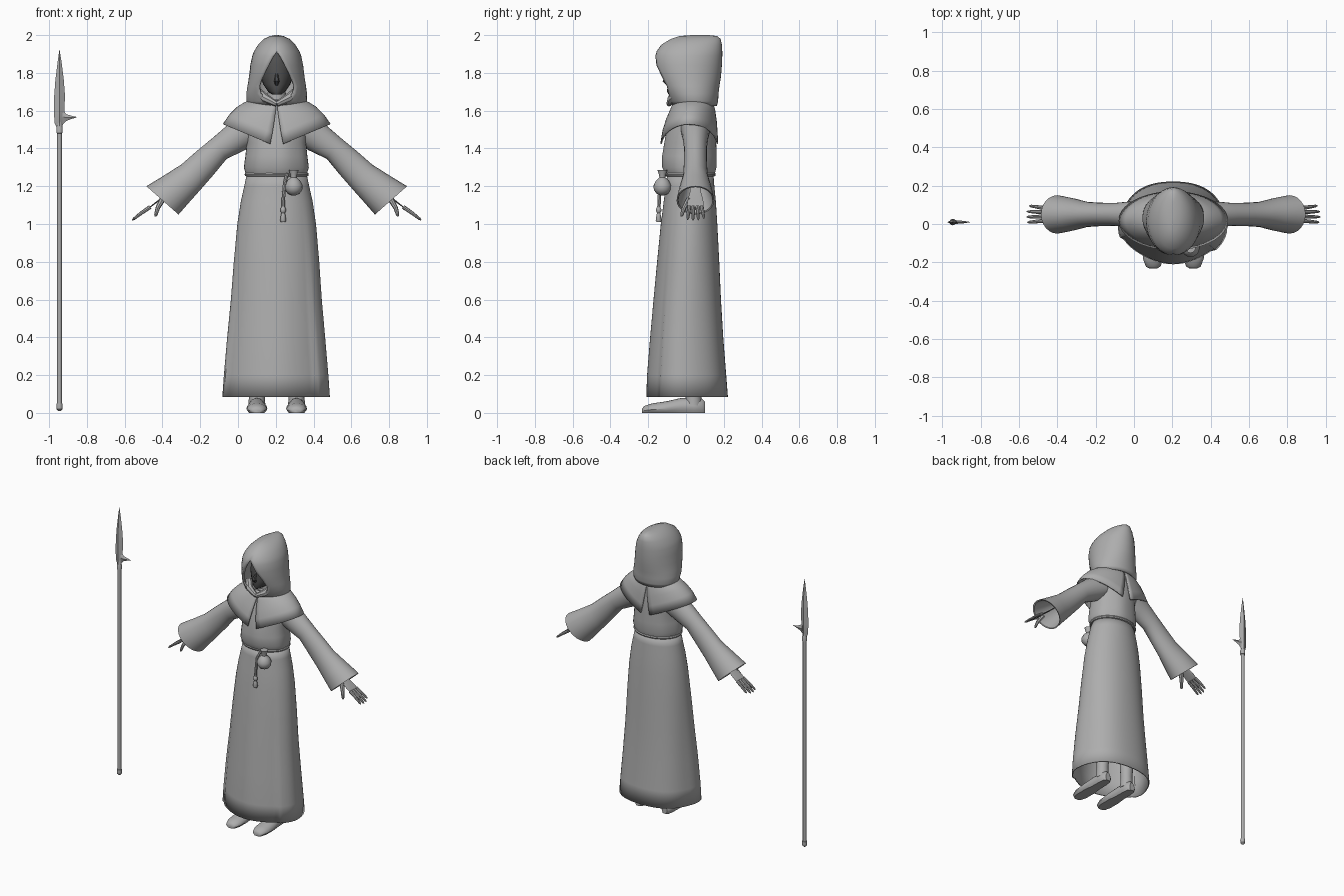
import bpy, bmesh, math
from mathutils import Vector

if "Cube" in bpy.data.objects:
    bpy.data.objects.remove(bpy.data.objects["Cube"])

CX = 0.205  # centre line of the figure

def material(name, v):
    m = bpy.data.materials.new(name)
    m.diffuse_color = (v, v, v, 1)
    m.use_nodes = True
    m.node_tree.nodes["Principled BSDF"].inputs["Base Color"].default_value = m.diffuse_color
    return m

CLOTH = material("grey", 0.42)
DARK = material("dark face grey", 0.08)

def finish(name, bm, mat=CLOTH, x=CX, mirror=False, thick=0, angle=40):
    bmesh.ops.remove_doubles(bm, verts=bm.verts, dist=1e-5)
    bmesh.ops.recalc_face_normals(bm, faces=bm.faces)
    me = bpy.data.meshes.new(name)
    bm.to_mesh(me)
    bm.free()
    ob = bpy.data.objects.new(name, me)
    bpy.context.collection.objects.link(ob)
    me.materials.append(mat)
    ob.location.x = x
    if thick:
        s = ob.modifiers.new("thickness", 'SOLIDIFY')
        s.thickness, s.offset = thick, -1
    if mirror:
        ob.modifiers.new("mirror", 'MIRROR')
    bpy.ops.object.select_all(action='DESELECT')
    ob.select_set(True)
    bpy.context.view_layer.objects.active = ob
    bpy.ops.object.shade_smooth_by_angle(angle=math.radians(angle))
    return ob

def loft(bm, rings, closed=True, caps=(False, False)):
    vs = [[bm.verts.new(p) for p in r] for r in rings]
    n = len(vs[0])
    for a, b in zip(vs, vs[1:]):
        for i in range(n if closed else n - 1):
            j = (i + 1) % n
            bm.faces.new((a[i], a[j], b[j], b[i]))
    for r, c in ((vs[0], caps[0]), (vs[-1], caps[1])):
        if c:
            bm.faces.new(r)
    return bm

def limb(bm, pts, radii, n=10):
    """Round tube along points, with one radius per point."""
    pts = [Vector(p) for p in pts]
    rings = []
    for i, p in enumerate(pts):
        d = (pts[min(i + 1, len(pts) - 1)] - pts[max(i - 1, 0)]).normalized()
        u = d.cross(Vector((0, 1, 0)) if abs(d.y) < 0.9 else Vector((1, 0, 0))).normalized()
        w = d.cross(u)
        rings.append([p + radii[i] * (u * math.cos(k * math.tau / n) + w * math.sin(k * math.tau / n)) for k in range(n)])
    return loft(bm, rings, True, (True, True))

def oval(z, hw, yf, yb, t, f=1.0):
    """Point on a level oval; angle 0 is the front."""
    cy, d = (yf + yb) / 2, (yb - yf) / 2
    return Vector((hw * math.sin(t) * f, cy - d * math.cos(t) * f, z))

def angles(n):
    return [k * math.tau / n for k in range(n)]

# skirt with a pleat on each side
def pleat(t, z):
    a = math.degrees(math.pi - abs(math.pi - t))
    edge = 47 if t < math.pi else 66
    k = min(1, max(0, (1.1 - z) / 0.7))
    step = max(0, 1 - (a - edge) / 40) if a > edge else 0
    return 1 + k * (0.05 * step + 0.015 * math.cos(5 * t))

skirt = [(0.085, .280, -.207, .225), (0.2, .272, -.203, .216), (0.4, .255, -.187, .200), (0.6, .238, -.170, .187),
         (0.8, .225, -.152, .177), (1.0, .208, -.133, .166), (1.12, .190, -.118, .158), (1.2, .172, -.106, .15), (1.265, .158, -.10, .145)]
finish("skirt", loft(bmesh.new(), [[oval(z, w, f, b, t, pleat(t, z)) for t in angles(72)] for z, w, f, b in skirt]), thick=.008)

# bloused upper robe
torso = [(1.262, .150, -.095, .14), (1.268, .163, -.112, .153), (1.30, .172, -.126, .161), (1.36, .164, -.126, .161),
         (1.43, .157, -.115, .16), (1.52, .165, -.098, .158), (1.60, .14, -.07, .15), (1.66, .09, -.05, .13)]
finish("upper_robe", loft(bmesh.new(), [[oval(*r, t, 1 + .012 * math.sin(7 * t) * (r[0] < 1.5)) for t in angles(40)] for r in torso], True, (True, True)))

# rope belt
bm = bmesh.new()
belt = []
for t in angles(40) + [0]:
    belt.append([oval(1.262 + .011 * math.sin(k), .158 + .012 * math.cos(k), -.102 - .012 * math.cos(k), .146 + .012 * math.cos(k), t) for k in angles(8)])
finish("rope_belt", loft(bm, belt))

# shoulder cape, split at front and back
cape = [(.12, 1.66, 1.66, -.06, .14), (.17, 1.645, 1.60, -.085, .155), (.21, 1.62, 1.54, -.108, .163),
        (.25, 1.58, 1.475, -.127, .168), (.285, 1.53, 1.41, -.137, .171)]
rows = []
for i, (w, zs, zf, f, b) in enumerate(cape):
    g = 0.03 * i
    row = []
    for k in range(25):
        t = g + (math.pi - 2 * g) * k / 24
        row.append(oval(zf + (zs - zf) * math.sin(t), w, f, b, t))
    rows.append(row)
finish("shoulder_cape", loft(bmesh.new(), rows, False), mirror=True, thick=.008)

# hood, open at the face
hood = [(1.625, .148, -.075, .163, 10), (1.65, .16, -.09, .17, 20), (1.69, .161, -.115, .172, 33), (1.73, .155, -.135, .177, 38),
        (1.78, .147, -.152, .185, 31), (1.84, .140, -.166, .19, 19), (1.89, .130, -.164, .192, 8), (1.915, .120, -.155, .192, 0),
        (1.95, .098, -.13, .19, 0), (1.98, .068, -.08, .183, 0), (1.995, .035, -.035, .165, 0), (2.0, .008, .03, .12, 0)]
rows = []
for z, w, f, b, g in hood:
    g = math.radians(g)
    rows.append([oval(z, w, f, b, g + (math.tau - 2 * g) * k / 40) for k in range(41)])
bm = loft(bmesh.new(), rows, False)
bmesh.ops.remove_doubles(bm, verts=bm.verts, dist=1e-5)
bmesh.ops.contextual_create(bm, geom=[v for v in bm.verts if v.co.z > 1.999])
finish("hood", bm, thick=.012)

# shaded face inside the hood, with nose
bm = bmesh.new()
head = [(1.685, .022, -.092, .02), (1.70, .045, -.10, .06), (1.74, .072, -.098, .10), (1.79, .088, -.096, .13),
        (1.85, .086, -.092, .14), (1.90, .06, -.075, .12), (1.93, .02, -.03, .07)]
loft(bm, [[oval(*r, t) for t in angles(24)] for r in head], True, (True, True))
limb(bm, [(0, -.09, 1.80), (0, -.112, 1.755), (0, -.095, 1.74)], [.006, .014, .01], 6)
finish("face", bm, DARK)

# collar folds and neck
bm = bmesh.new()
limb(bm, [(0, .03, 1.58), (0, .02, 1.72)], [.06, .045], 14)
for s in (-1, 1):
    limb(bm, [(s * .1, -.03, 1.70), (s * .06, -.075, 1.665), (0, -.09, 1.635)], [.022, .024, .014], 8)
finish("collar", bm)

# sleeves: upper and lower outline points, half depth
sleeve = [(.08, 1.61, .08, 1.42, .08), (-.02, 1.555, .035, 1.39, .07), (-.135, 1.455, -.06, 1.345, .06), (-.22, 1.385, -.13, 1.26, .061),
          (-.30, 1.315, -.20, 1.18, .066), (-.39, 1.258, -.258, 1.115, .085), (-.485, 1.20, -.315, 1.05, .1),
          (-.475, 1.195, -.318, 1.057, .092), (-.30, 1.29, -.21, 1.20, .05)]
rows = []
for tx, tz, bx, bz, hy in sleeve:
    T, B = Vector((tx - CX, .05, tz)), Vector((bx - CX, .05, bz))
    rows.append([(T + B) / 2 + (T - B) / 2 * math.cos(a) + Vector((0, hy * math.sin(a), 0)) for a in angles(24)])
finish("sleeve", loft(bmesh.new(), rows, True, (True, True)), mirror=True)

# hands: wrist and palm, four fingers, thumb
bm = bmesh.new()
palm = [(-.25, 1.27, .03, .03), (-.37, 1.165, .026, .03), (-.41, 1.132, .02, .04), (-.45, 1.102, .016, .045), (-.475, 1.083, .011, .043)]
rows = []
for x, z, r, hy in palm:
    rows.append([Vector((x - CX + .65 * r * math.cos(a), .05 + hy * math.sin(a), z + .76 * r * math.cos(a))) for a in angles(14)])
loft(bm, rows, True, (True, True))
for y, dy, reach in ((.017, -.008, .95), (.039, -.002, 1), (.061, .004, .98), (.083, .012, .85)):
    pts = [(-.465 - CX - .095 * reach * s, y + dy * s, 1.09 - .07 * reach * s * (.85 + .15 * s)) for s in (0, .5, .9, 1)]
    limb(bm, pts, [.011, .0095, .007, .003], 8)
limb(bm, [(-.40 - CX, .015, 1.13), (-.425 - CX, -.01, 1.085), (-.435 - CX, -.022, 1.05), (-.437 - CX, -.024, 1.04)], [.016, .012, .009, .004], 8)
finish("hand", bm, mirror=True)

# shoes and lower legs
bm = bmesh.new()
shoe = [(-.232, .02, .022), (-.222, .038, .036), (-.18, .054, .05), (-.10, .055, .062), (-.03, .045, .078), (.04, .043, .08), (.085, .036, .075), (.1, .02, .06)]
rows = []
for y, w, h in shoe:
    rows.append([Vector((.105 + w * math.cos(a) * (1 if math.sin(a) > -.1 else .92), y, max(0, h * (.35 + .65 * math.sin(a))))) for a in angles(20)])
loft(bm, rows, True, (True, True))
limb(bm, [(.105, .04, .04), (.105, .04, .12), (.105, .045, .35), (.095, .04, .62)], [.045, .04, .055, .06], 14)
finish("shoe_and_leg", bm, mirror=True)

# belt pouch
bm = bmesh.new()
limb(bm, [(.09, -.125, z) for z in (1.152, 1.16, 1.18, 1.205, 1.23, 1.246, 1.26, 1.285)],
     [.012, .03, .045, .047, .034, .016, .018, .026], 16)
finish("pouch", bm)

# hanging cord with knot and tassel
bm = bmesh.new()
limb(bm, [(.055, -.11, 1.265), (.042, -.138, 1.22), (.034, -.142, 1.12), (.034, -.145, 1.06)], [.009] * 4, 8)
limb(bm, [(.034, -.145, z) for z in (1.092, 1.08, 1.068, 1.058, 1.048, 1.02, 1.01)], [.008, .015, .015, .009, .012, .016, .012], 10)
finish("cord_tassel", bm)

# spear shaft with butt and socket
bm = bmesh.new()
limb(bm, [(0, 0, z) for z in (.01, .02, .04, .05, .051, 1.48, 1.481, 1.51, 1.52, 1.56)],
     [.006, .016, .017, .016, .0125, .0125, .017, .017, .013, .012], 12)
finish("spear_shaft", bm, x=-.945).location.y = .01

# spear blade: bevelled outline with a raised middle ridge, and a side barb
bm = bmesh.new()
edge = [(1.50, -.010, .010), (1.535, -.026, .020), (1.60, -.030, .026), (1.68, -.028, .029), (1.76, -.022, .023), (1.85, -.011, .012), (1.92, -.001, .001)]
rows = []
for z, l, r in edge:
    h = .014 * min(1, (1.925 - z) / .15)
    rows.append([Vector((l, 0, z)), Vector((0, -h, z)), Vector((r, 0, z)), Vector((0, h, z))])
loft(bm, rows, True, (True, True))
barb = [(.015, 1.525, 1.61, .01), (.035, 1.545, 1.582, .008), (.06, 1.555, 1.574, .006), (.09, 1.564, 1.567, .001)]
rows = []
for x, lo, hi, h in barb:
    m = (lo + hi) / 2
    rows.append([Vector((x, 0, lo)), Vector((x, -h, m)), Vector((x, 0, hi)), Vector((x, h, m))])
loft(bm, rows, True, (True, True))
finish("spear_blade", bm, x=-.945, angle=15).location.y = .01
